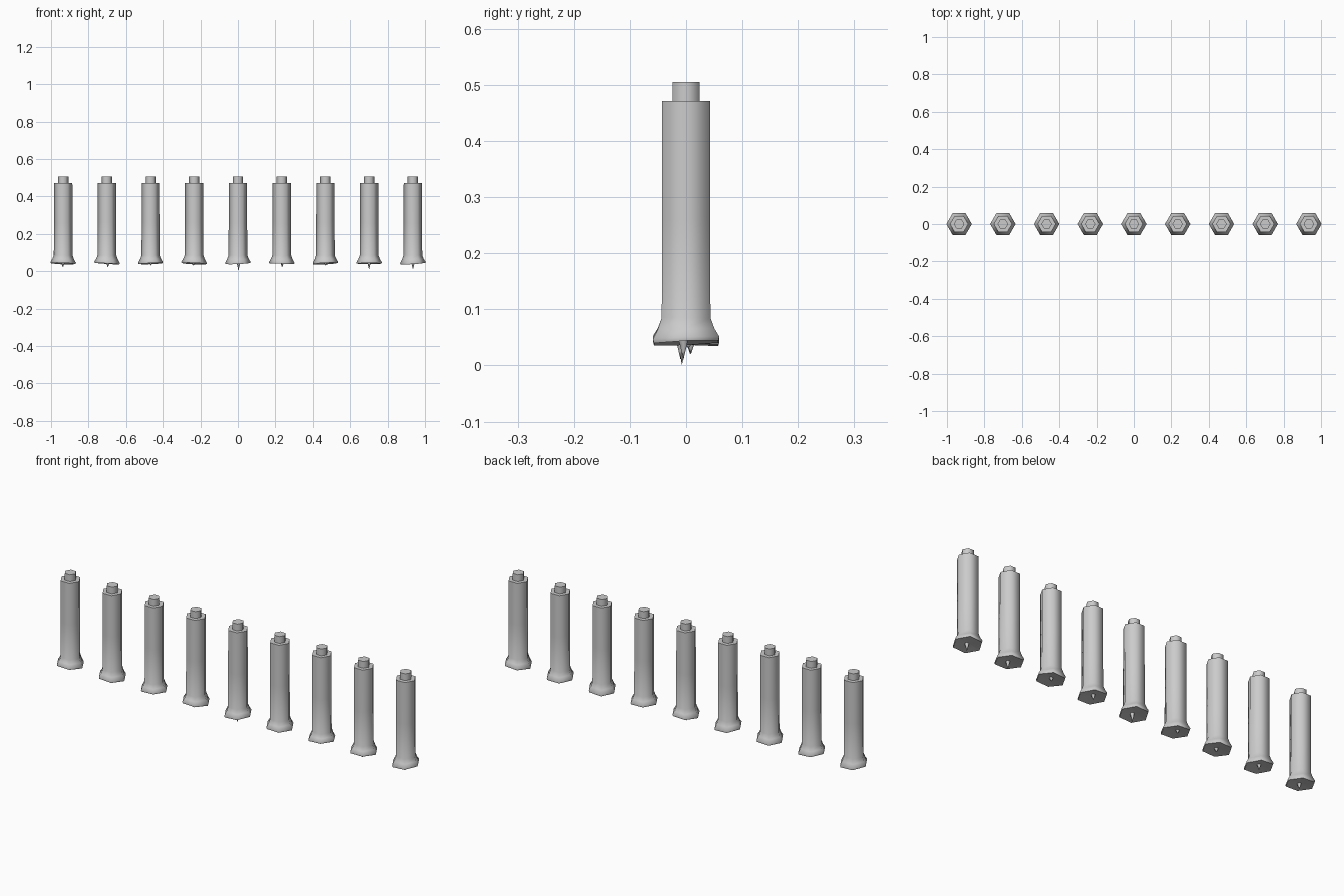
import bpy, bmesh, math, random
from mathutils import Vector

if "Cube" in bpy.data.objects:
    bpy.data.objects.remove(bpy.data.objects["Cube"])

random.seed(4)
stone = bpy.data.materials.new("grey_stone")
stone.diffuse_color = (0.6, 0.6, 0.6, 1)
stone.use_nodes = True
stone.node_tree.nodes["Principled BSDF"].inputs["Base Color"].default_value = stone.diffuse_color


def hex_part(name, rings, x, tilt=(0, 0)):
    """Hexagonal solid from (radius, z, tilt weight) rings; radius 0 makes a tip."""
    bm = bmesh.new()
    loops = []
    for r, z, w in rings:
        loop = []
        for i in range(6 if r else 1):
            a = math.radians(60 * i)
            px, py = r * math.cos(a), r * math.sin(a)
            loop.append(bm.verts.new((px, py, z + w * (tilt[0] * px + tilt[1] * py))))
        loops.append(loop)
    for lo, hi in zip(loops, loops[1:]):
        for i in range(6):
            j = (i + 1) % 6
            if len(lo) == 1:
                bm.faces.new((lo[0], hi[j], hi[i]))
            else:
                bm.faces.new((lo[i], lo[j], hi[j], hi[i]))
    for loop in (loops[0], loops[-1]):
        if len(loop) == 6:
            bm.faces.new(loop)
    bmesh.ops.recalc_face_normals(bm, faces=bm.faces)
    mesh = bpy.data.meshes.new(name)
    bm.to_mesh(mesh)
    bm.free()
    mesh.materials.append(stone)
    ob = bpy.data.objects.new(name, mesh)
    ob.location.x = x
    bpy.context.collection.objects.link(ob)
    bpy.context.view_layer.objects.active = ob
    ob.select_set(True)
    bpy.ops.object.shade_smooth_by_angle(angle=math.radians(65))
    ob.select_set(False)
    return ob


# lowest point of the spike under each pillar
tips = [0.02, 0.02, 0.03, 0.03, 0.0, 0.02, 0.03, 0.01, 0.01]
for n, tip in enumerate(tips):
    x = (n - 4) * 0.2338
    tilt = (random.uniform(-0.07, 0.07), random.uniform(-0.08, 0.06))
    # shaft with flared, slightly tilted foot
    hex_part("pillar_shaft", [
        (0.012, 0.047, 1), (0.066, 0.040, 1), (0.068, 0.047, 1), (0.058, 0.064, 0.5),
        (0.050, 0.085, 0), (0.0493, 0.26, 0), (0.049, 0.471, 0)], x, tilt)
    # narrow peg on top
    hex_part("pillar_peg", [(0.028, 0.46, 0), (0.028, 0.505, 0)], x)
    # pointed spike under the foot
    spike = hex_part("foot_spike", [(0, tip, 0), (0.004, 0.5 * (tip + 0.04), 0),
                                    (0.011, 0.05, 0)], x)
    shift = Vector((random.uniform(-0.005, 0.005), random.uniform(-0.012, 0.012), 0))
    spike.location += shift
